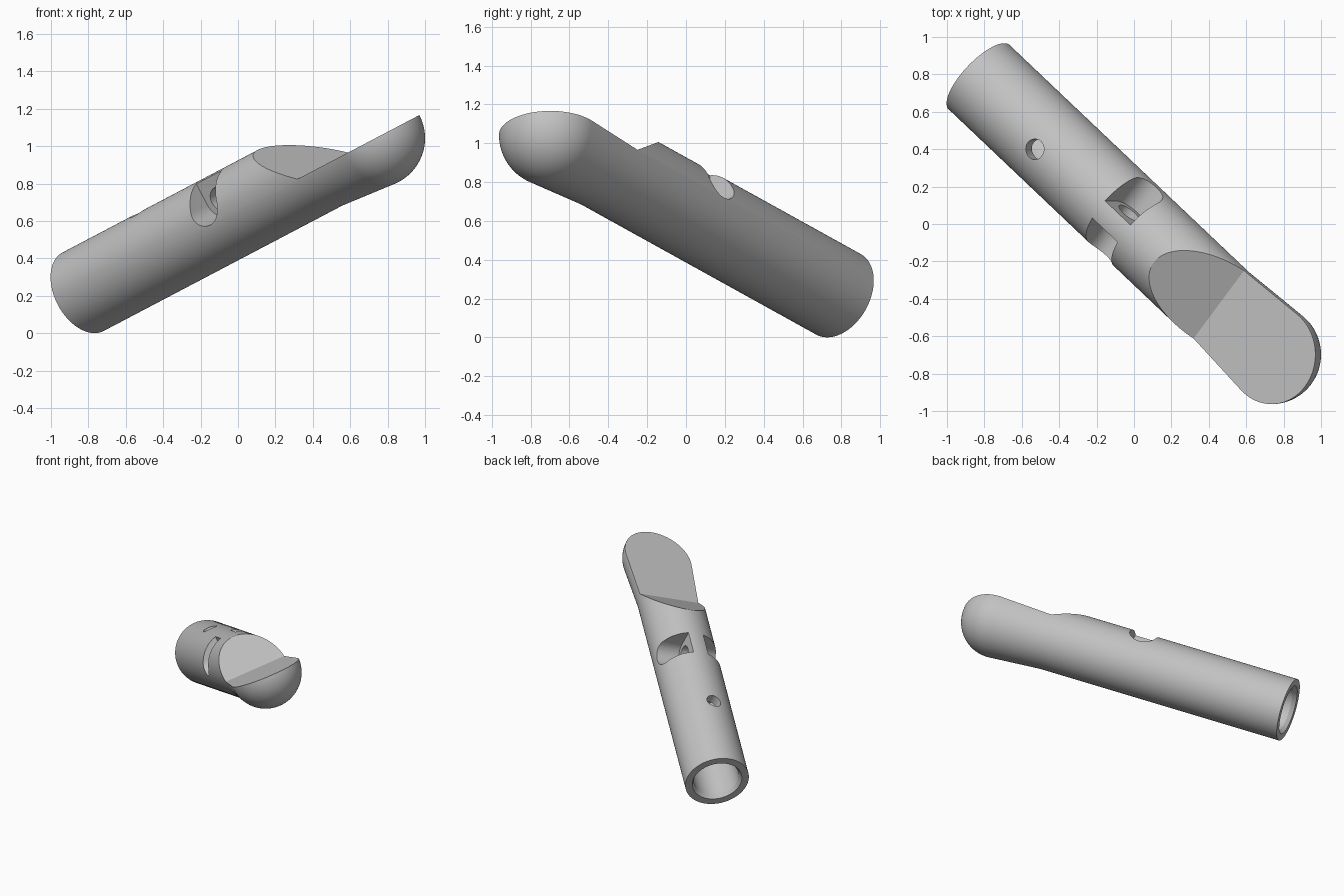
import bpy, bmesh, math
from mathutils import Vector, Matrix

cube = bpy.data.objects.get("Cube")
if cube:
    bpy.data.objects.remove(cube)

# Tilted working frame: side, up and along the tube
START = Vector((-0.828, 0.785, 0.222))
BALL = Vector((0.735, -0.698, 1.043))
along = (BALL - START).normalized()
side = (Vector((0, 1, 0)) - along * along.y).normalized()
up = along.cross(side)
FRAME = Matrix.Translation(START) @ Matrix((side, up, along)).transposed().to_4x4()
LENGTH = (BALL - START).length
R, BALL_R, KINK = 0.237, 0.265, 1.89

grey = bpy.data.materials.new("light grey")
grey.use_nodes = True
colour = (0.54, 0.54, 0.54, 1)
grey.diffuse_color = colour
grey.node_tree.nodes["Principled BSDF"].inputs["Base Color"].default_value = colour


def finish(name, bm):
    bmesh.ops.recalc_face_normals(bm, faces=bm.faces)
    bm.transform(FRAME)
    mesh = bpy.data.meshes.new(name)
    bm.to_mesh(mesh)
    bm.free()
    mesh.materials.append(grey)
    obj = bpy.data.objects.new(name, mesh)
    bpy.context.collection.objects.link(obj)
    return obj


def revolve(name, profile, steps=96):
    """Spin (radius, distance) points about the tube axis."""
    bm = bmesh.new()
    verts = [bm.verts.new((r, 0, t)) for r, t in profile]
    edges = [bm.edges.new(pair) for pair in zip(verts, verts[1:])]
    spin = Matrix.Rotation(math.pi / steps, 3, 'Z')
    bmesh.ops.rotate(bm, verts=verts, matrix=spin)
    bmesh.ops.spin(bm, geom=verts + edges, axis=(0, 0, 1), cent=(0, 0, 0),
                   angle=math.tau, steps=steps, use_merge=True)
    bmesh.ops.remove_doubles(bm, verts=bm.verts, dist=1e-5)
    return finish(name, bm)


def prism(name, outline, s0, s1):
    """Extrude a (distance, height) outline sideways from s0 to s1."""
    bm = bmesh.new()
    face = bm.faces.new([bm.verts.new((s0, h, t)) for t, h in outline])
    new = bmesh.ops.extrude_face_region(bm, geom=[face])["geom"]
    bmesh.ops.translate(bm, vec=(s1 - s0, 0, 0),
                        verts=[v for v in new if isinstance(v, bmesh.types.BMVert)])
    return finish(name, bm)


def arc(t, h, r, a0, a1, n):
    return [(t + r * math.cos(math.radians(a0 + (a1 - a0) * i / n)),
             h + r * math.sin(math.radians(a0 + (a1 - a0) * i / n))) for i in range(n + 1)]


# Hollow tube, flared neck and ball end
lean = math.degrees(math.asin((BALL_R - R) / (LENGTH - KINK)))
ball_arc = [(h, t) for t, h in arc(LENGTH, 0, BALL_R, 90 + lean, 0, 28)]
ball_arc[-1] = (0, LENGTH + BALL_R)
body = revolve("tube_with_socket",
               [(0, 0.9), (0.168, 0.9), (0.168, 0.03), (0.185, 0), (R, 0), (R, KINK)] + ball_arc)

cutters = []

# Flat seat through the ball centre with a sloping shoulder
cutters.append(prism("seat_cutter", [(KINK, 0), (1.19, 0.474), (3, 0.6), (3, 0)], -0.6, 0.6))

# Round bowl in the seat
bowl = bmesh.new()
bmesh.ops.create_uvsphere(bowl, u_segments=64, v_segments=32, radius=0.16,
                          matrix=Matrix.Translation((0, 0, LENGTH)))
cutters.append(finish("bowl_cutter", bowl))

# Two side pockets leaving a central web, and the pin hole through it
pocket = [(1.10, 0.5)] + arc(1.20, 0.10, 0.10, 180, 360, 28) + [(1.30, 0.5)]
for sign, label in ((1, "left"), (-1, "right")):
    cutters.append(prism(label + "_pocket_cutter", pocket, sign * 0.06, sign * 0.5))
cutters.append(prism("pin_hole_cutter", arc(1.20, 0.10, 0.065, 0, 350, 35), -0.1, 0.1))

# Small locking hole through the upper wall
hole = bmesh.new()
bmesh.ops.create_cone(hole, cap_ends=True, segments=36, radius1=0.055, radius2=0.055, depth=0.3,
                      matrix=Matrix.Translation((0, 0.24, 0.6)) @ Matrix.Rotation(math.pi / 2, 4, 'X'))
cutters.append(finish("locking_hole_cutter", hole))

# Cut everything, then bake the result and drop the cutters
for cutter in cutters:
    mod = body.modifiers.new(cutter.name, 'BOOLEAN')
    mod.operation, mod.solver, mod.object = 'DIFFERENCE', 'EXACT', cutter
bpy.context.view_layer.update()
baked = bpy.data.meshes.new_from_object(body.evaluated_get(bpy.context.evaluated_depsgraph_get()))
body.modifiers.clear()
body.data = baked
for cutter in cutters:
    bpy.data.objects.remove(cutter)
baked.materials.clear()
baked.materials.append(grey)
for poly in baked.polygons:
    poly.material_index = 0

bpy.ops.object.select_all(action='DESELECT')
body.select_set(True)
bpy.context.view_layer.objects.active = body
bpy.ops.object.shade_smooth_by_angle(angle=math.radians(25))
